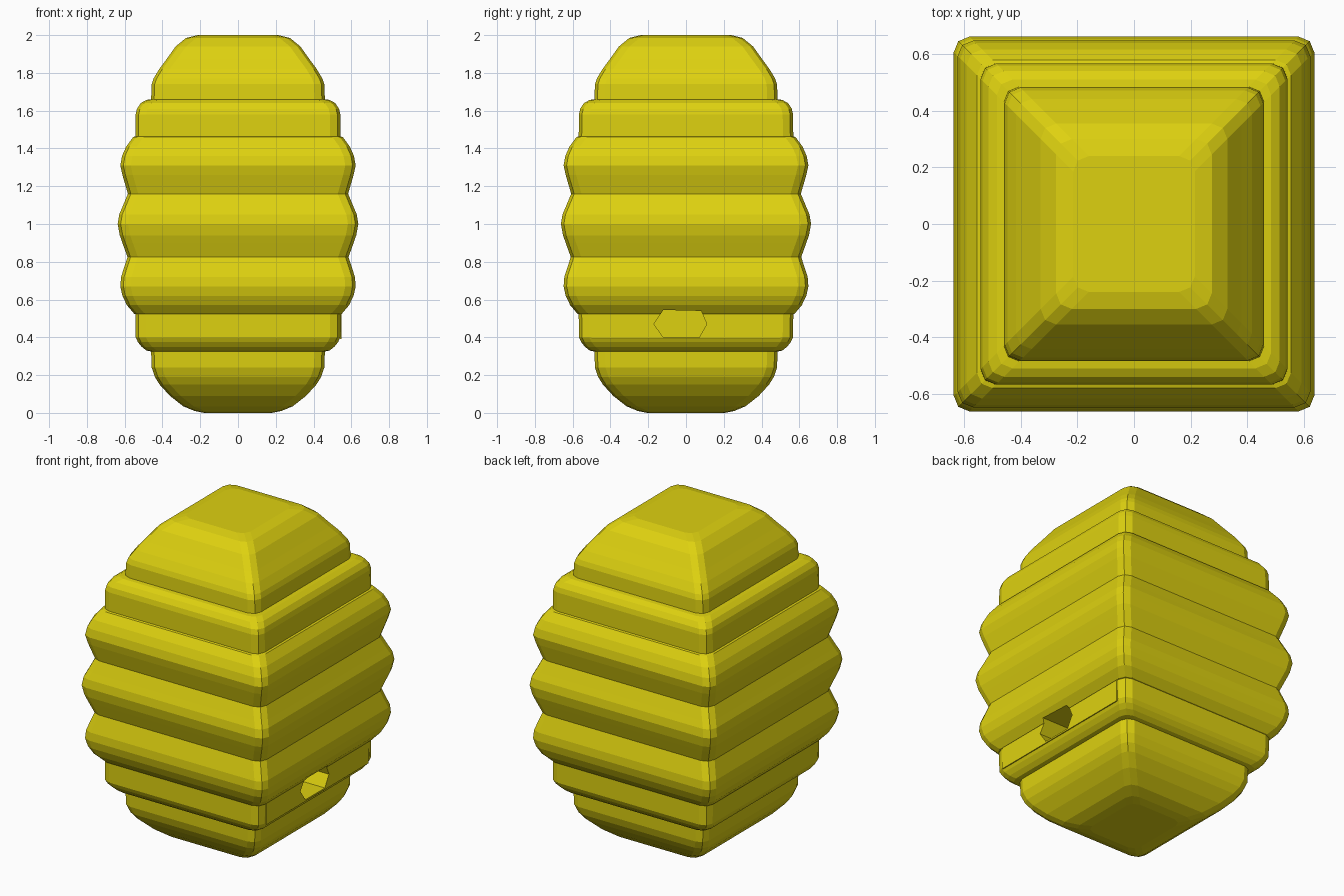
import bpy
import bmesh

if "Cube" in bpy.data.objects:
    bpy.data.objects.remove(bpy.data.objects["Cube"])

# One honey yellow for every part
honey = bpy.data.materials.new("honey_yellow")
honey.use_nodes = True
HONEY = (0.73, 0.64, 0.005, 1)
honey.diffuse_color = HONEY
honey.node_tree.nodes["Principled BSDF"].inputs["Base Color"].default_value = HONEY

EXTRA_Y = 0.025   # the hive is slightly deeper than wide
CORNER = 0.055    # radius of the vertical corners


def ring_points(half_width, z):
    """Rectangle with two-segment rounded corners, counter-clockwise."""
    x, y, r = half_width, half_width + EXTRA_Y, CORNER
    corner = [(x, y - r), (x - 0.29 * r, y - 0.29 * r), (x - r, y)]
    points = []
    for sx, sy in ((1, 1), (-1, 1), (-1, -1), (1, -1)):
        arc = [(sx * px, sy * py, z) for px, py in corner]
        points += arc if sx * sy > 0 else arc[::-1]
    return points


def loft(name, rings):
    """Closed solid through rings of equal point count."""
    bm = bmesh.new()
    loops = [[bm.verts.new(p) for p in ring] for ring in rings]
    for low, high in zip(loops, loops[1:]):
        for i in range(len(low)):
            j = (i + 1) % len(low)
            bm.faces.new((low[i], low[j], high[j], high[i]))
    bm.faces.new(loops[0][::-1])
    bm.faces.new(loops[-1])
    bmesh.ops.recalc_face_normals(bm, faces=bm.faces)
    mesh = bpy.data.meshes.new(name)
    bm.to_mesh(mesh)
    bm.free()
    mesh.materials.append(honey)
    obj = bpy.data.objects.new(name, mesh)
    bpy.context.collection.objects.link(obj)
    return obj


# Stacked tiers as (height, half width), bottom to top
foot = [(0, .18), (.01, .23), (.035, .29), (.09, .36), (.15, .415),
        (.19, .44), (.24, .457), (.325, .46)]
entrance_tier = [(.33, .485), (.35, .51), (.375, .53), (.40, .542), (.523, .543)]
lower_tier = [(.525, .55), (.57, .588), (.62, .612), (.67, .623), (.72, .619), (.825, .585)]
middle_tier = [(.90, .612), (.94, .626), (1.0, .637), (1.05, .629), (1.09, .612), (1.16, .583)]
upper_tier = [(1.26, .612), (1.31, .623), (1.36, .614), (1.41, .592), (1.46, .555)]
shoulder_tier = [(1.464, .543), (1.58, .542), (1.61, .535), (1.64, .515), (1.657, .485)]
crown = [(1.66, .46), (1.74, .457), (1.77, .447), (1.82, .417), (1.87, .38),
         (1.94, .33), (1.985, .275), (2.0, .215)]
profile = (foot + entrance_tier + lower_tier + middle_tier
           + upper_tier + shoulder_tier + crown)
body = loft("hive_body", [ring_points(w, z) for z, w in profile])

# Thin facing panel around the entrance on the left side
panel_outline = [(-.5, .39), (.5, .39), (.5, .525), (-.5, .525)]
panel = loft("entrance_panel", [[(x, y, z) for y, z in panel_outline] for x in (.541, .547)])

# Six-sided entrance hole
hole_outline = [(-.12, .40), (.07, .40), (.11, .47), (.08, .54), (-.12, .545), (-.17, .47)]
cutter = loft("entrance_cutter", [[(x, y, z) for y, z in hole_outline] for x in (.36, .75)])
cutter.hide_render = True
cutter.hide_viewport = True
cutter.display_type = 'WIRE'

for part in (body, panel):
    cut = part.modifiers.new("entrance_hole", 'BOOLEAN')
    cut.operation = 'DIFFERENCE'
    cut.solver = 'EXACT'
    cut.object = cutter
